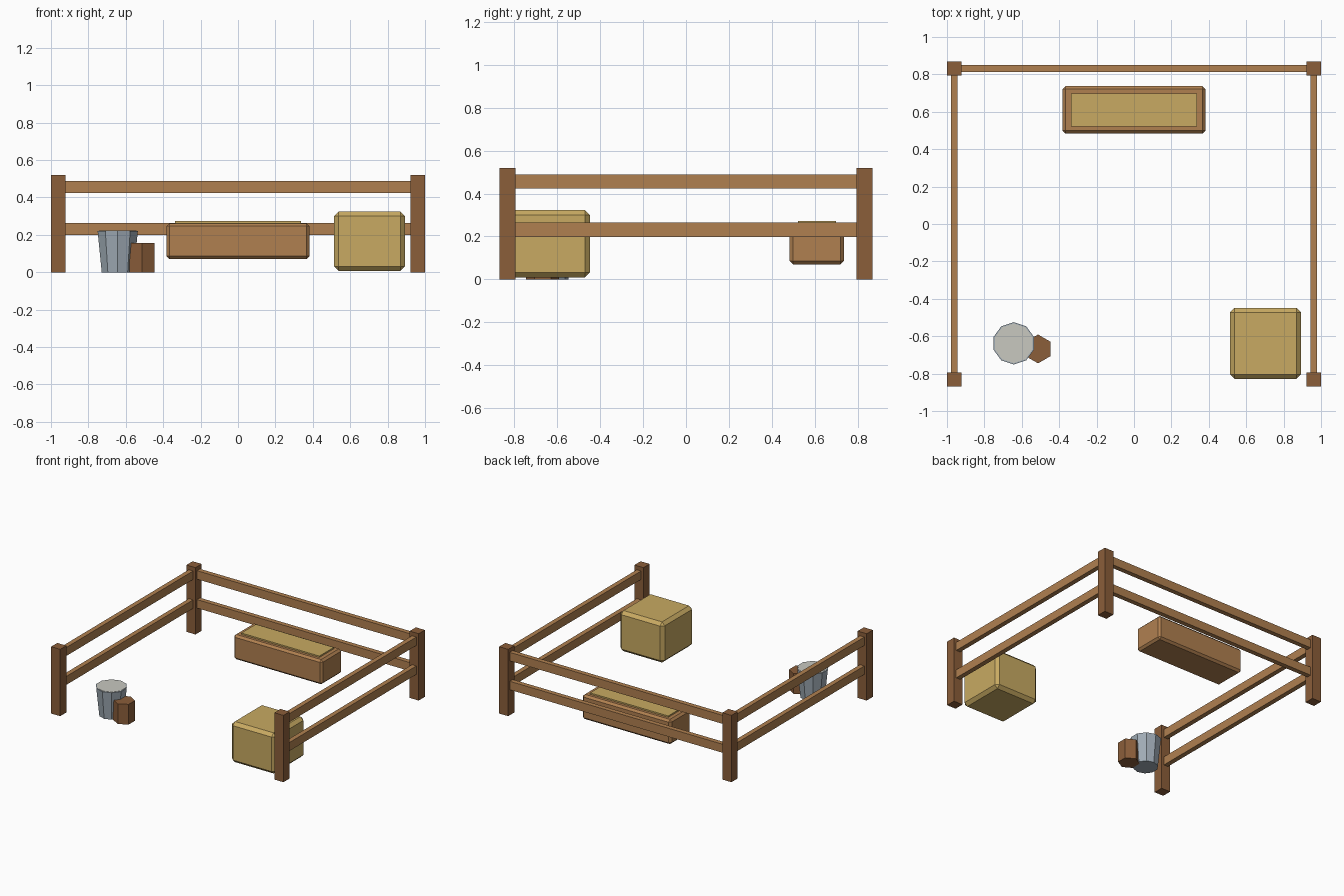
import bpy

if "Cube" in bpy.data.objects:
    bpy.data.objects.remove(bpy.data.objects["Cube"], do_unlink=True)


def material(name, hex_code):
    # sRGB hex to linear
    rgb = []
    for i in (0, 2, 4):
        c = int(hex_code[i:i + 2], 16) / 255
        rgb.append(c / 12.92 if c < 0.04045 else ((c + 0.055) / 1.055) ** 2.4)
    mat = bpy.data.materials.new(name)
    mat.use_nodes = True
    mat.diffuse_color = (*rgb, 1)
    node = next(n for n in mat.node_tree.nodes if n.type == "BSDF_PRINCIPLED")
    node.inputs["Base Color"].default_value = (*rgb, 1)
    return mat


dark_wood = material("dark wood", "8b5e3a")
light_wood = material("light wood", "b08050")
straw = material("straw", "c8aa62")
metal = material("bucket metal", "9fabb5")
pale = material("pale filling", "c8c8c0")


def box(name, centre, size, mat, bevel=0):
    bpy.ops.mesh.primitive_cube_add(size=1, location=centre)
    obj = bpy.context.object
    obj.name = name
    obj.scale = size
    bpy.ops.object.transform_apply(location=False, rotation=False, scale=True)
    obj.data.materials.append(mat)
    if bevel:
        mod = obj.modifiers.new("chamfer", "BEVEL")
        mod.width = bevel
        mod.segments = 1
    return obj


def tub(name, sides, x, y, bottom, top, r_bottom, r_top, mat):
    bpy.ops.mesh.primitive_cone_add(
        vertices=sides, radius1=r_bottom, radius2=r_top, depth=top - bottom,
        location=(x, y, (bottom + top) / 2))
    obj = bpy.context.object
    obj.name = name
    obj.data.materials.append(mat)
    return obj


# Corner posts
post_x, post_y = 0.961, 0.832
for side, sx in (("left", 1), ("right", -1)):
    for end, sy in (("front", -1), ("back", 1)):
        box(f"{end}_{side}_post", (sx * post_x, sy * post_y, 0.26),
            (0.078, 0.076, 0.52), dark_wood)

# Rails on the back and both sides; the front is open
for level, z in (("lower", 0.231), ("upper", 0.456)):
    box(f"{level}_back_rail", (0, post_y, z),
        (2 * post_x, 0.037, 0.066), light_wood)
    for side, sx in (("left", 1), ("right", -1)):
        box(f"{level}_{side}_rail", (sx * post_x, 0, z),
            (0.037, 2 * post_y, 0.066), light_wood)

# Feeding trough with its straw filling
box("trough", (0, 0.61, 0.166), (0.764, 0.253, 0.192), light_wood, 0.016)
box("trough_straw", (0, 0.61, 0.255), (0.672, 0.178, 0.036), straw)

# Hay bale
box("hay_bale", (0.703, -0.638, 0.166), (0.38, 0.38, 0.316), straw, 0.024)

# Bucket, its filling, and the stool beside it
tub("bucket", 10, -0.643, -0.638, 0, 0.22, 0.09, 0.113, metal)
tub("bucket_filling", 10, -0.643, -0.638, 0.214, 0.222, 0.106, 0.106, pale)
tub("stool", 6, -0.513, -0.668, 0, 0.157, 0.077, 0.077, dark_wood)
